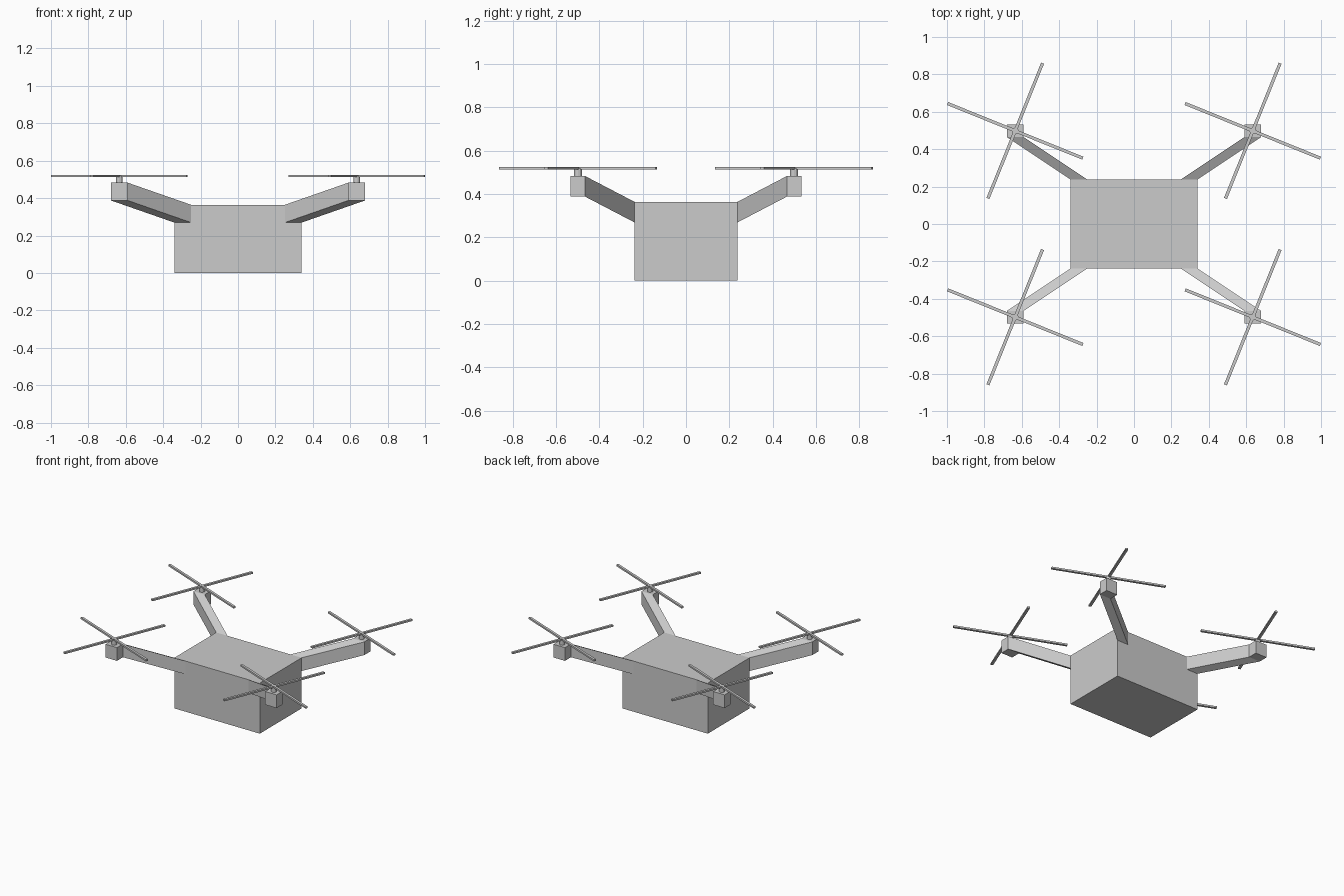
import bpy, bmesh, math
from mathutils import Vector, Matrix

if "Cube" in bpy.data.objects:
    bpy.data.objects.remove(bpy.data.objects["Cube"])


def finish(name, bm):
    bmesh.ops.recalc_face_normals(bm, faces=bm.faces)
    me = bpy.data.meshes.new(name)
    bm.to_mesh(me)
    bm.free()
    ob = bpy.data.objects.new(name, me)
    bpy.context.collection.objects.link(ob)
    return ob


def box(bm, size, loc, angle=0):
    m = Matrix.Translation(loc) @ Matrix.Rotation(angle, 4, 'Z') @ Matrix.Diagonal((*size, 1))
    bmesh.ops.create_cube(bm, size=1, matrix=m)


BODY_X, BODY_Y, BODY_Z = 0.34, 0.238, 0.364
POD_X, POD_Y = 0.635, 0.498
ARM_W, ARM_H = 0.09, 0.095

# body block
bm = bmesh.new()
box(bm, (2 * BODY_X, 2 * BODY_Y, BODY_Z), (0, 0, BODY_Z / 2))
finish("body", bm)


def arm(name, sx, sy):
    # sheared arm swept off the body face, ending in a straight motor pod
    bm = bmesh.new()
    stations = [(BODY_X - ARM_W / 2, BODY_Y, BODY_Z - ARM_H / 2),
                (POD_X, 0.465, 0.435),
                (POD_X, 0.533, 0.435)]
    rings = []
    for x, y, z in stations:
        rings.append([bm.verts.new((sx * (x + a * ARM_W / 2), sy * y, z + b * ARM_H / 2))
                      for a, b in ((-1, -1), (1, -1), (1, 1), (-1, 1))])
    for r0, r1 in zip(rings, rings[1:]):
        for i in range(4):
            j = (i + 1) % 4
            bm.faces.new((r0[i], r0[j], r1[j], r1[i]))
    bm.faces.new(rings[0])
    bm.faces.new(rings[-1])
    finish(name, bm)


def rotor(name, cx, cy):
    bm = bmesh.new()
    # mast
    bmesh.ops.create_cone(bm, cap_ends=True, segments=12, radius1=0.018, radius2=0.018,
                          depth=0.038, matrix=Matrix.Translation((cx, cy, 0.499)))
    # two crossed blade bars
    for deg in (68, -22):
        box(bm, (0.78, 0.017, 0.012), Vector((cx, cy, 0.5185)), math.radians(deg))
    finish(name, bm)


for sx, side in ((-1, "left"), (1, "right")):
    for sy, end in ((-1, "front"), (1, "back")):
        arm(f"{end}_{side}_arm", sx, sy)
        rotor(f"{end}_{side}_rotor", sx * POD_X, sy * POD_Y)
